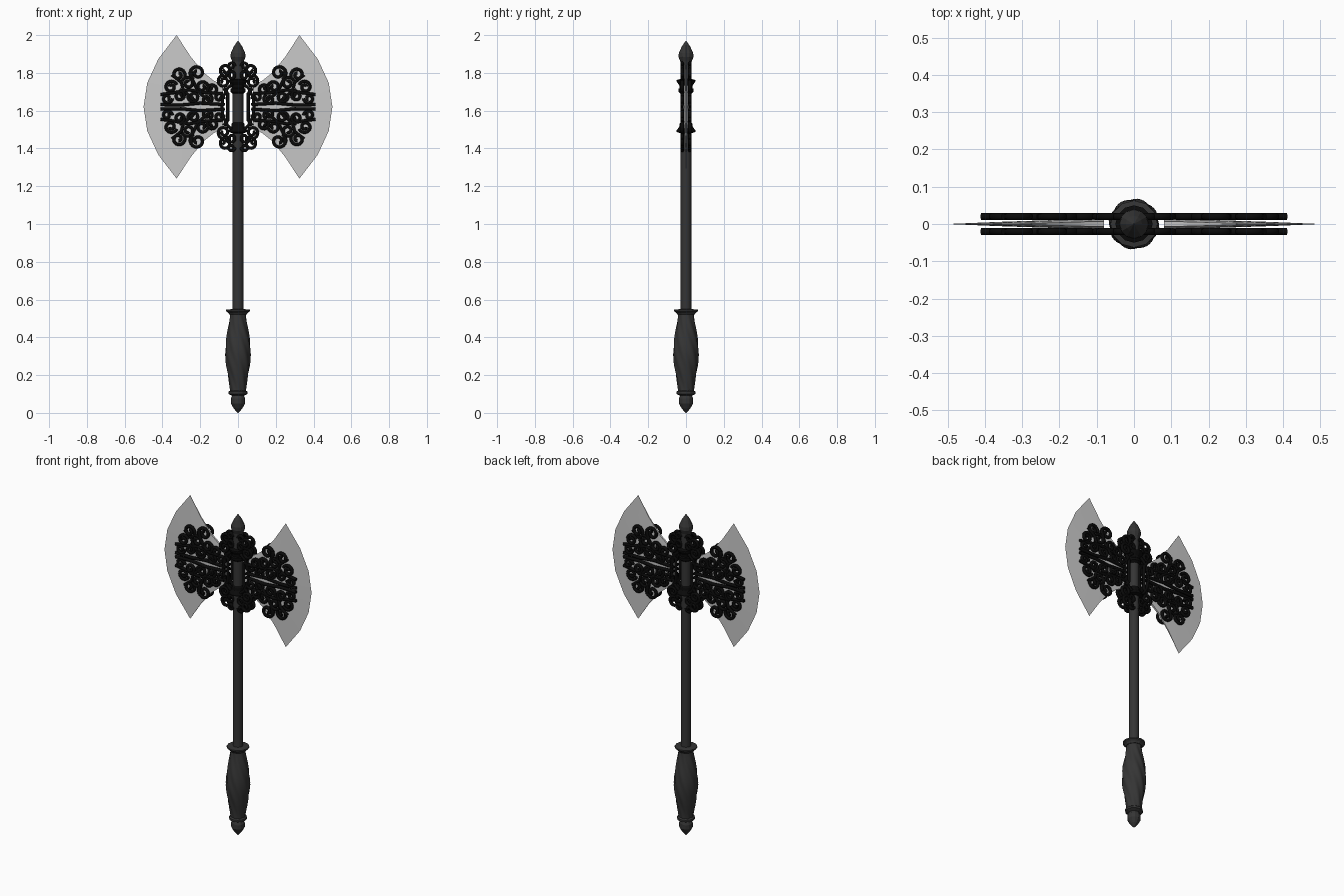
import bpy, bmesh, math

cube = bpy.data.objects.get("Cube")
if cube:
    bpy.data.objects.remove(cube, do_unlink=True)

HEAD_Z = 1.62


def material(name, value):
    m = bpy.data.materials.new(name)
    m.use_nodes = True
    col = (value, value, value, 1)
    m.diffuse_color = col
    bsdf = m.node_tree.nodes["Principled BSDF"]
    bsdf.inputs["Base Color"].default_value = col
    bsdf.inputs["Roughness"].default_value = 0.6
    return m


steel = material("pale steel", 0.58)
iron = material("dark iron", 0.035)
black = material("black metal", 0.003)


def finish(name, bm, mat, smooth=None):
    bmesh.ops.remove_doubles(bm, verts=bm.verts, dist=1e-5)
    bmesh.ops.recalc_face_normals(bm, faces=bm.faces)
    me = bpy.data.meshes.new(name)
    bm.to_mesh(me)
    bm.free()
    me.materials.append(mat)
    ob = bpy.data.objects.new(name, me)
    bpy.context.collection.objects.link(ob)
    if smooth:
        bpy.ops.object.select_all(action='DESELECT')
        ob.select_set(True)
        bpy.context.view_layer.objects.active = ob
        bpy.ops.object.shade_smooth_by_angle(angle=math.radians(smooth))
    return ob


def lathe(name, profile, mat, sides=12, flute=0.0, lobes=8, twist=0.0, smooth=None):
    """Turn (radius, z) points round the z axis, with optional twisted flutes."""
    bm = bmesh.new()
    rings = []
    for r, z in profile:
        ring = []
        for i in range(sides):
            a = math.tau * i / sides
            k = r * (1 + flute * math.cos(lobes * a + twist * z))
            ring.append(bm.verts.new((k * math.cos(a), k * math.sin(a), z)))
        rings.append(ring)
    for a, b in zip(rings, rings[1:]):
        for i in range(sides):
            j = (i + 1) % sides
            bm.faces.new((a[i], a[j], b[j], b[i]))
    bm.faces.new(rings[0])
    bm.faces.new(rings[-1])
    return finish(name, bm, mat, smooth)


# Shaft, finials and collars
lathe("shaft", [(0.028, 0.5), (0.028, 1.87)], iron, smooth=40)
lathe("top_finial", [(0.028, 1.84), (0.03, 1.86), (0.04, 1.885), (0.038, 1.905),
                     (0.022, 1.94), (0.002, 1.97)], iron)
lathe("pommel", [(0.002, 0.0), (0.022, 0.022), (0.038, 0.05), (0.038, 0.075),
                 (0.028, 0.1)], iron)
lathe("pommel_ring", [(0.03, 0.09), (0.05, 0.1), (0.05, 0.112), (0.04, 0.12)], iron)
lathe("grip_rim", [(0.045, 0.52), (0.052, 0.53), (0.063, 0.538), (0.063, 0.546),
                   (0.028, 0.55)], iron)
lathe("upper_collar", [(0.028, 1.69), (0.04, 1.7), (0.04, 1.715), (0.034, 1.72),
                       (0.036, 1.735), (0.05, 1.755), (0.05, 1.762), (0.028, 1.768)], black)
lathe("lower_collar", [(0.028, 1.48), (0.05, 1.487), (0.05, 1.495), (0.036, 1.515),
                       (0.034, 1.53), (0.028, 1.54)], black)

# Swollen grip with twisted flutes
grip = []
for i in range(33):
    t = i / 32
    grip.append((0.041 + 0.025 * math.sin(math.pi * t) ** 1.5, 0.11 + 0.42 * t))
lathe("grip", grip, iron, sides=48, flute=0.04, lobes=8, twist=45, smooth=30)


# Blades: columns run from root to cutting edge, rows from tip to tip
def blade(name, side):
    upper = [(0.08, 0.115), (0.13, 0.14), (0.18, 0.18), (0.25, 0.265), (0.325, 0.38)]
    rows = 6
    bm = bmesh.new()
    faces = []
    for front in (-1, 1):
        grid = []
        for c, (x, z) in enumerate(upper):
            u = c / (len(upper) - 1)
            col = []
            for r in range(rows + 1):
                v = 1 - 2 * r / rows
                thick = 0.013 * (1 - u * u) * (1 - 0.5 * v ** 4)
                px = x + 0.175 * u ** 1.5 * (1 - v * v)
                col.append(bm.verts.new((side * px, front * thick, HEAD_Z + v * z)))
            grid.append(col)
        for a, b in zip(grid, grid[1:]):
            for r in range(rows):
                bm.faces.new((a[r], a[r + 1], b[r + 1], b[r]))
        faces.append(grid)
    # Close the root and the two concave flanks
    rims = [[g[0] for g in (faces[0], faces[1])]]
    for r in (0, rows):
        rims.append([[col[r] for col in g] for g in faces])
    for a, b in rims:
        for i in range(len(a) - 1):
            bm.faces.new((a[i], a[i + 1], b[i + 1], b[i]))
    finish(name, bm, steel, smooth=20)


blade("left_blade", 1)
blade("right_blade", -1)


# Filigree: spiral scrolls and bars, repeated in four quadrants on both faces
def scroll(cx, cz, radius, start, turns):
    n = 24
    pts = []
    for i in range(n + 1):
        t = i / n
        a = math.radians(start) + math.tau * turns * t
        r = radius * (1 - 0.75 * t)
        pts.append((cx + r * math.cos(a), cz + r * math.sin(a)))
    return pts


def filigree(name, paths, depth, thickness):
    cu = bpy.data.curves.new(name, 'CURVE')
    cu.dimensions = '3D'
    cu.bevel_depth = thickness
    cu.bevel_resolution = 1
    cu.use_fill_caps = True
    for sx in (-1, 1):
        for sz in (-1, 1):
            for y in (-depth, depth):
                for path in paths:
                    sp = cu.splines.new('POLY')
                    sp.points.add(len(path) - 1)
                    for p, (x, z) in zip(sp.points, path):
                        p.co = (sx * x, y, HEAD_Z + sz * z, 1)
    cu.materials.append(black)
    ob = bpy.data.objects.new(name, cu)
    bpy.context.collection.objects.link(ob)


blade_scrolls = [
    scroll(0.215, 0.18, 0.042, -60, 1.4),
    scroll(0.315, 0.17, 0.036, 200, -1.3),
    scroll(0.265, 0.125, 0.034, 20, 1.3),
    scroll(0.355, 0.105, 0.034, 160, -1.4),
    scroll(0.19, 0.105, 0.036, 250, -1.4),
    scroll(0.135, 0.09, 0.03, 0, 1.3),
    scroll(0.31, 0.06, 0.03, 90, 1.4),
    scroll(0.235, 0.055, 0.032, 30, -1.4),
    scroll(0.165, 0.04, 0.03, 120, 1.3),
    scroll(0.375, 0.045, 0.028, 180, 1.2),
    scroll(0.1, 0.05, 0.026, 200, -1.2),
    # Stems joining the scrolls
    [(0.07, 0.012), (0.2, 0.02), (0.3, 0.01), (0.41, 0.012)],
    [(0.08, 0.07), (0.17, 0.075), (0.26, 0.09), (0.34, 0.075), (0.41, 0.065)],
    [(0.14, 0.02), (0.21, 0.08), (0.24, 0.14), (0.25, 0.2)],
    [(0.22, 0.02), (0.29, 0.09), (0.3, 0.13), (0.35, 0.17)],
]
filigree("blade_filigree", blade_scrolls, 0.02, 0.0095)

socket_scrolls = [
    scroll(0.065, 0.195, 0.034, 250, 1.4),
    scroll(0.075, 0.135, 0.034, 90, -1.4),
    scroll(0.035, 0.165, 0.026, 0, 1.2),
    scroll(0.035, 0.215, 0.02, 180, -1.2),
    # Bars framing the shaft
    [(0.055, 0.0), (0.055, 0.07), (0.075, 0.1)],
    [(0.085, 0.0), (0.08, 0.05), (0.055, 0.1), (0.03, 0.12)],
]
filigree("socket_filigree", socket_scrolls, 0.02, 0.0095)
